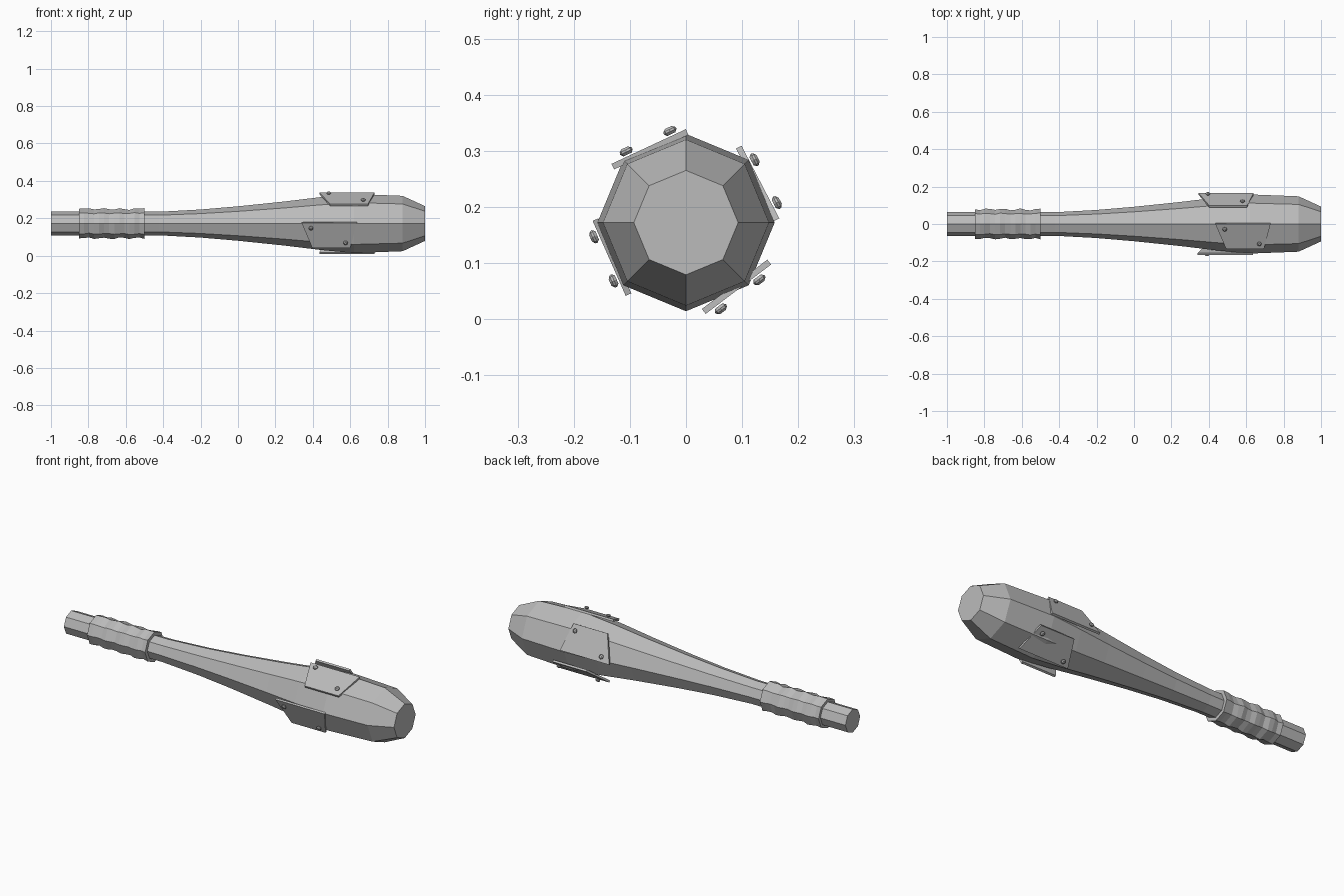
import bpy, math, random
from mathutils import Vector

if "Cube" in bpy.data.objects:
    bpy.data.objects.remove(bpy.data.objects["Cube"])

random.seed(4)
CZ = 0.172          # height of the club's long axis
SIDES = 8

grey = bpy.data.materials.new("plain grey")
grey.diffuse_color = (0.5, 0.5, 0.5, 1)
grey.use_nodes = True
grey.node_tree.nodes["Principled BSDF"].inputs["Base Color"].default_value = grey.diffuse_color


def make(name, verts, faces):
    me = bpy.data.meshes.new(name)
    me.from_pydata(verts, [], faces)
    me.materials.append(grey)
    ob = bpy.data.objects.new(name, me)
    bpy.context.collection.objects.link(ob)
    return ob


def lathe(name, profile, radius=lambda x, r, a: r):
    """Eight-sided tube along x through (x, r) rings, capped at both ends."""
    verts, faces = [], []
    for x, r in profile:
        for k in range(SIDES):
            a = k * 2 * math.pi / SIDES
            q = radius(x, r, a)
            verts.append((x, q * math.cos(a), CZ + q * math.sin(a)))
    for i in range(len(profile) - 1):
        for k in range(SIDES):
            a, b = i * SIDES + k, i * SIDES + (k + 1) % SIDES
            faces.append((a, b, b + SIDES, a + SIDES))
    n = len(verts)
    faces.append(tuple(reversed(range(SIDES))))
    faces.append(tuple(range(n - SIDES, n)))
    return make(name, verts, faces)


# club body
lathe("club_body", [(-1, .063), (-.42, .063), (-.2, .075), (0, .092), (.25, .118),
                    (.44, .141), (.62, .158), (.88, .148), (1, .093)])

# wrapped cloth grip: spiral bumps on eight-sided rings
rings = [(-.85, .079)] + [(-.85 + .35 * i / 13, .078) for i in range(1, 13)] + [(-.5, .082)]
lathe("grip_wrap", rings,
      lambda x, r, a: r if x in (-.85, -.5) else
      r + .004 * math.sin(x * 70 + a) + random.uniform(-.002, .002))


def frame(deg):
    """Maps (x, along the plate, outward) to world for a plate facing deg."""
    a = math.radians(deg)
    n = Vector((0, math.cos(a), math.sin(a)))
    t = Vector((0, -math.sin(a), math.cos(a)))
    return lambda x, u, w: Vector((x, 0, CZ)) + t * u + n * w


# four riveted plates around the head
BOX = [(3, 2, 1, 0), (4, 5, 6, 7)] + [(i, (i + 1) % 4, (i + 1) % 4 + 4, i + 4) for i in range(4)]
for i, (deg, x0) in enumerate([(115, .435), (203.8, .34), (27.5, .345), (-53, .435)]):
    P = frame(deg)
    outline = [(0, -.070), (.295, -.070), (.26, .076), (.057, .076)]
    make(f"plate_{i + 1}", [P(x0 + x, u, w) for w in (.140, .151) for x, u in outline], BOX)
    # low domed rivets
    for j, (rx, u0) in enumerate([(.05, -.043), (.235, .043)]):
        vs, fs = [], []
        for w, r in [(.154, .008), (.159, .0125), (.163, .0115), (.167, .006)]:
            for k in range(8):
                a = k * math.pi / 4
                vs.append(P(x0 + rx + r * math.cos(a), u0 + r * math.sin(a), w))
        for m in range(3):
            for k in range(8):
                a, b = m * 8 + k, m * 8 + (k + 1) % 8
                fs.append((a, b, b + 8, a + 8))
        fs += [tuple(reversed(range(8))), tuple(range(24, 32))]
        make(f"rivet_{i + 1}_{j + 1}", vs, fs)
